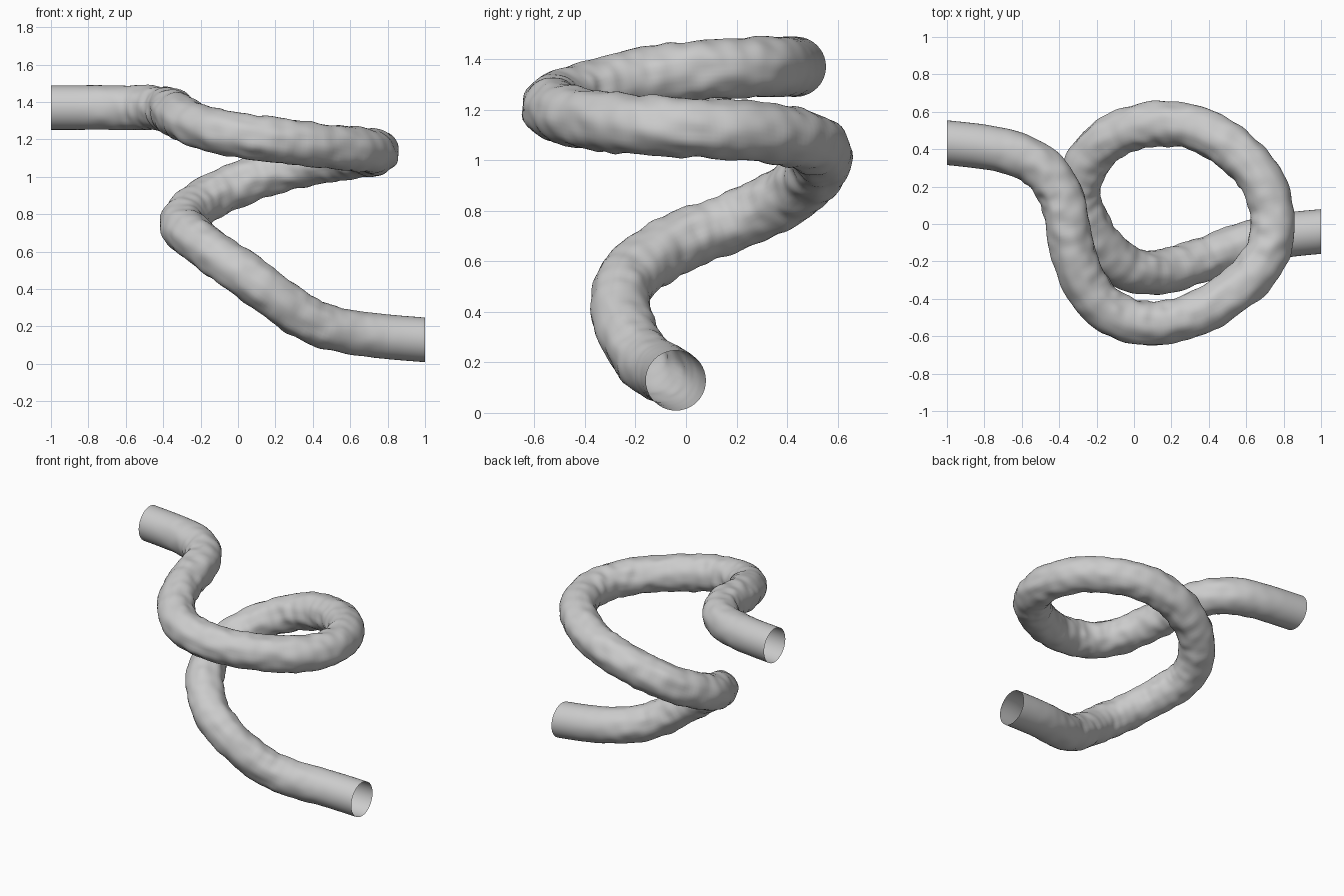
import bpy, bmesh, math
from mathutils import Vector, noise

if "Cube" in bpy.data.objects:
    bpy.data.objects.remove(bpy.data.objects["Cube"])

RADIUS = 0.119
SIDES = 40
STEPS = 16   # rings per control span

# Centre line of the coiled hose, lower right end to upper left end
PATH = [Vector(p) for p in (
    (1.00, -0.04, 0.128), (0.70, -0.075, 0.155), (0.40, -0.18, 0.218),
    (0.10, -0.268, 0.43), (-0.10, -0.20, 0.57), (-0.25, -0.01, 0.685),
    (-0.305, 0.20, 0.76), (-0.18, 0.43, 0.875), (0.10, 0.54, 1.00),
    (0.40, 0.49, 1.075), (0.66, 0.28, 1.115), (0.75, 0.00, 1.13),
    (0.66, -0.25, 1.145), (0.40, -0.45, 1.172), (0.10, -0.54, 1.21),
    (-0.15, -0.46, 1.25), (-0.30, -0.25, 1.31), (-0.352, 0.00, 1.35),
    (-0.40, 0.18, 1.365), (-0.52, 0.325, 1.37), (-0.72, 0.40, 1.37),
    (-1.00, 0.435, 1.37))]


def catmull(points, steps):
    """Smooth curve through all points."""
    pts = [2 * points[0] - points[1]] + points + [2 * points[-1] - points[-2]]
    out = []
    for a, b, c, d in zip(pts, pts[1:], pts[2:], pts[3:]):
        for k in range(steps):
            t = k / steps
            out.append(0.5 * (2 * b + (c - a) * t + (2 * a - 5 * b + 4 * c - d) * t * t
                              + (3 * b - a - 3 * c + d) * t ** 3))
    return out + [points[-1].copy()]


line = catmull(PATH, STEPS)
# Soften the remaining kinks
for _ in range(40):
    line = [line[0]] + [(a + 2 * b + c) / 4 for a, b, c in zip(line, line[1:], line[2:])] + [line[-1]]

lengths = [0.0]
for a, b in zip(line, line[1:]):
    lengths.append(lengths[-1] + (b - a).length)
total = lengths[-1]


def wrinkle(s, a):
    """Cloth-like creases running around the hose, calm near both ends."""
    calm = min(1.0, max(0.0, (min(s, total - s) - 0.12) / 0.5))
    u, v = math.cos(a), math.sin(a)
    fold = noise.noise(Vector((s * 15, u * 1.4, v * 1.4)))
    lump = noise.noise(Vector((s * 7 + 20, u * 2, v * 2)))
    return calm * (0.009 * fold + 0.007 * lump)


# Sweep an open tube along the line with a twist-free frame
bm = bmesh.new()
rings = []
side = Vector((0, 0, 1))
for i, p in enumerate(line):
    tangent = (line[min(i + 1, len(line) - 1)] - line[max(i - 1, 0)]).normalized()
    if i in (0, len(line) - 1):
        tangent = Vector((-1, 0, 0))   # ends are cut square to x
    side = (side - tangent * side.dot(tangent)).normalized()
    other = tangent.cross(side)
    ring = []
    for k in range(SIDES):
        a = math.tau * k / SIDES
        r = RADIUS + wrinkle(lengths[i], a)
        ring.append(bm.verts.new(p + r * (math.cos(a) * side + math.sin(a) * other)))
    rings.append(ring)

for r0, r1 in zip(rings, rings[1:]):
    for k in range(SIDES):
        n = (k + 1) % SIDES
        bm.faces.new((r0[k], r0[n], r1[n], r1[k])).smooth = True
bmesh.ops.recalc_face_normals(bm, faces=bm.faces)

mesh = bpy.data.meshes.new("coiled_hose")
bm.to_mesh(mesh)
bm.free()
hose = bpy.data.objects.new("coiled_hose", mesh)
bpy.context.collection.objects.link(hose)
